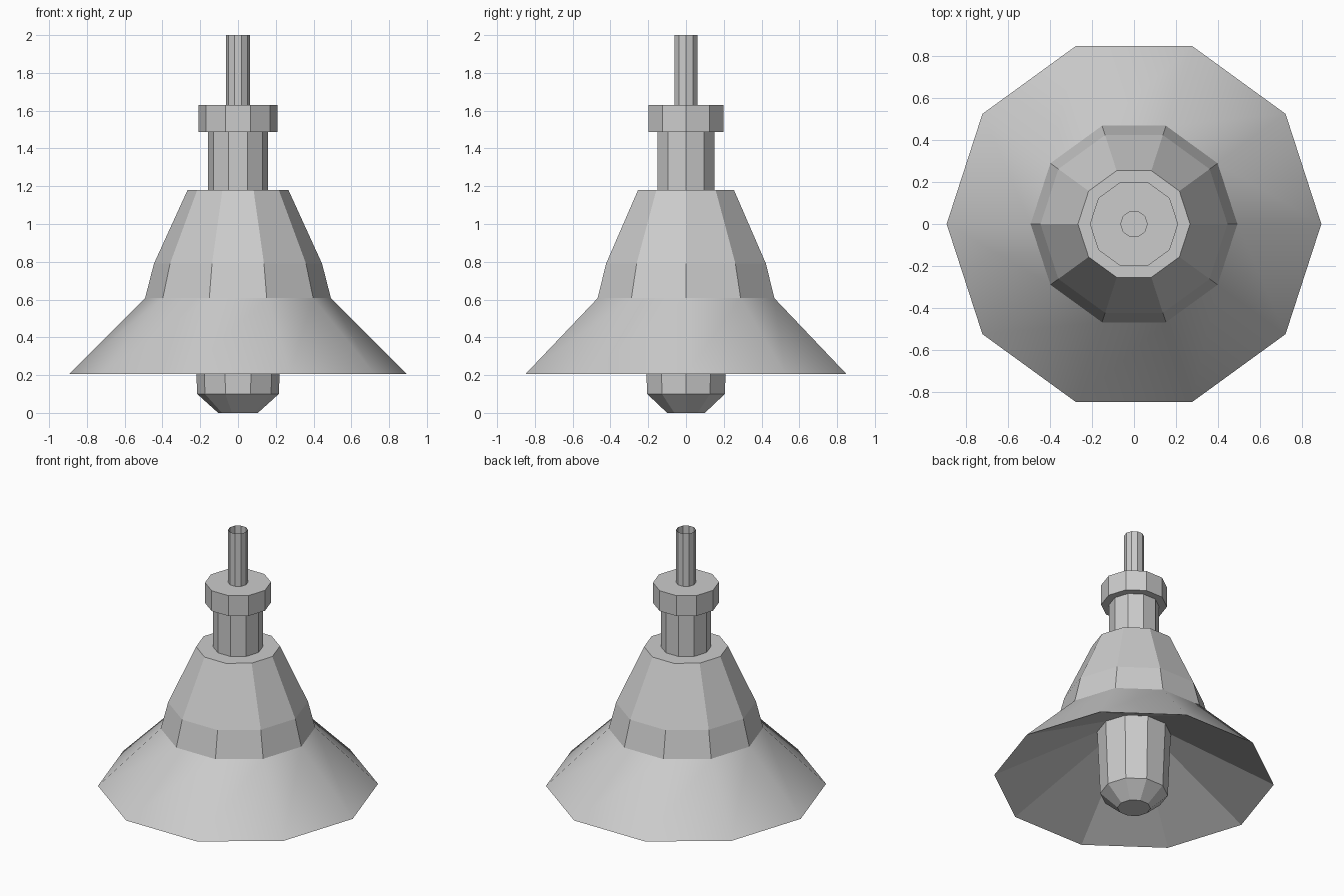
import bpy
import bmesh
from math import cos, sin, tau

SIDES = 10

cube = bpy.data.objects.get("Cube")
if cube:
    bpy.data.objects.remove(cube, do_unlink=True)

grey = bpy.data.materials.new("plain grey")
grey.use_nodes = True
colour = (0.6, 0.6, 0.6, 1)
grey.diffuse_color = colour
grey.node_tree.nodes["Principled BSDF"].inputs["Base Color"].default_value = colour


def lathe(name, profile, cap_start=False, smooth=False):
    """Revolve (radius, height) points; listed upwards, the faces point outwards."""
    bm = bmesh.new()
    rings = [[bm.verts.new((r * cos(tau * i / SIDES), r * sin(tau * i / SIDES), z))
              for i in range(SIDES)] for r, z in profile]
    for low, high in zip(rings, rings[1:]):
        for i in range(SIDES):
            j = (i + 1) % SIDES
            bm.faces.new((low[i], low[j], high[j], high[i]))
    if cap_start:
        bm.faces.new(rings[0][::-1])
    for face in bm.faces:
        face.smooth = smooth
    mesh = bpy.data.meshes.new(name)
    bm.to_mesh(mesh)
    bm.free()
    mesh.materials.append(grey)
    obj = bpy.data.objects.new(name, mesh)
    bpy.context.collection.objects.link(obj)
    return obj


# Shade: smooth flared skirt, shallow faceted lining and faceted upper body
lathe("shade_skirt", [(0.892, 0.207), (0.492, 0.607)], smooth=True)
lathe("shade_lining", [(0.235, 0.55), (0.892, 0.207)])
lathe("shade_body", [(0.492, 0.607), (0.445, 0.79), (0.267, 1.18), (0.16, 1.18)])

# Bulb: slightly tapered, hanging from the lining, with a chamfered tip
lathe("bulb", [(0.105, 0), (0.216, 0.1), (0.235, 0.55)], cap_start=True)

# Hollow fitting above the shade and the open-ended cord tube
lathe("neck", [(0.16, 1.18), (0.16, 1.487)])
lathe("collar", [(0.16, 1.487), (0.21, 1.487), (0.21, 1.63), (0.063, 1.63)])
lathe("cord", [(0.063, 1.63), (0.063, 2)])
